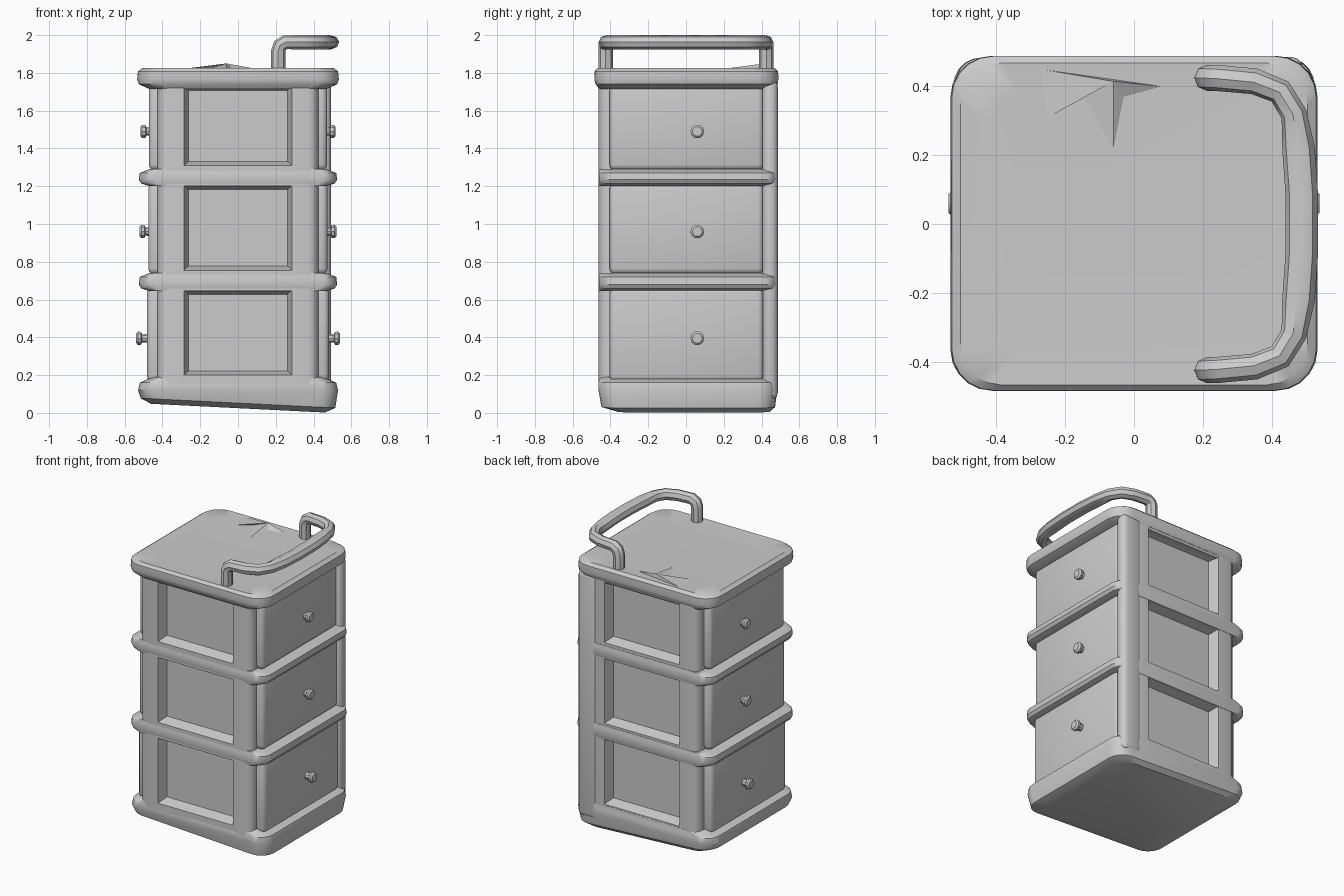
import bpy, bmesh, math

if "Cube" in bpy.data.objects:
    bpy.data.objects.remove(bpy.data.objects["Cube"])


def finish(name, bm, angle=35):
    bmesh.ops.recalc_face_normals(bm, faces=bm.faces)
    me = bpy.data.meshes.new(name)
    bm.to_mesh(me)
    bm.free()
    ob = bpy.data.objects.new(name, me)
    bpy.context.collection.objects.link(ob)
    bpy.ops.object.select_all(action='DESELECT')
    ob.select_set(True)
    bpy.context.view_layer.objects.active = ob
    bpy.ops.object.shade_smooth_by_angle(angle=math.radians(angle))
    return ob


def rounded_rect(hx, hy, r, n=5):
    pts = []
    for k, (sx, sy) in enumerate([(1, 1), (-1, 1), (-1, -1), (1, -1)]):
        for i in range(n + 1):
            a = math.pi / 2 * (k + i / n)
            pts.append((sx * (hx - r) + r * math.cos(a), sy * (hy - r) + r * math.sin(a)))
    return pts


def bridge(bm, rings):
    for a, b in zip(rings, rings[1:]):
        for i in range(len(a)):
            j = (i + 1) % len(a)
            bm.faces.new((a[i], a[j], b[j], b[i]))
    bm.faces.new(rings[0])
    bm.faces.new(rings[-1])


def slab(name, levels, tilt=0.0):
    # levels: half width, half depth, corner radius, height, y shift
    bm = bmesh.new()
    rings = []
    for i, (hx, hy, r, z, cy) in enumerate(levels):
        t = tilt if i < 2 else 0
        rings.append([bm.verts.new((x, y + cy, z - t * x)) for x, y in rounded_rect(hx, hy, r)])
    bridge(bm, rings)
    return finish(name, bm)


def box(name, x0, x1, y0, y1, z0, z1, bevel):
    bm = bmesh.new()
    bmesh.ops.create_cube(bm, size=1)
    for v in bm.verts:
        v.co = ((x0 + x1) / 2 + v.co.x * (x1 - x0),
                (y0 + y1) / 2 + v.co.y * (y1 - y0),
                (z0 + z1) / 2 + v.co.z * (z1 - z0))
    bmesh.ops.bevel(bm, geom=bm.edges[:], offset=bevel, segments=3, profile=0.5, affect='EDGES')
    return finish(name, bm)


# Frame: a grid of posts and rails with three recessed panels, front and back
def frame(name, side, depth):
    xs = [-0.425, -0.285, 0.285, 0.425]
    zs = [0.15, 0.20, 0.65, 0.755, 1.205, 1.31, 1.73, 1.77]
    bm = bmesh.new()
    grid = [[bm.verts.new((x, -depth, z)) for x in xs] for z in zs]
    panels = []
    for j in range(len(zs) - 1):
        for i in range(3):
            f = bm.faces.new((grid[j][i], grid[j][i + 1], grid[j + 1][i + 1], grid[j + 1][i]))
            if i == 1 and j in (1, 3, 5):
                panels.append(f)
    border = [e for e in bm.edges if e.is_boundary]
    ext = bmesh.ops.extrude_edge_only(bm, edges=border)
    for v in ext['geom']:
        if isinstance(v, bmesh.types.BMVert):
            v.co.y = 0
    bm.normal_update()
    bmesh.ops.inset_individual(bm, faces=panels, thickness=0.022, depth=-0.07, use_even_offset=True)
    corner = [e for e in bm.edges if all(abs(abs(v.co.x) - 0.425) < 1e-4 and
              abs(v.co.y + depth) < 1e-4 for v in e.verts)]
    bmesh.ops.bevel(bm, geom=corner, offset=0.05, segments=3, profile=0.5, affect='EDGES')
    if side > 0:
        for v in bm.verts:
            v.co.y *= -1
    return finish(name, bm)


frame("front_frame", -1, 0.463)
frame("back_frame", 1, 0.48)

# Base with a slightly tilted underside
slab("base", [(0.46, 0.405, 0.10, 0.025, 0.04), (0.515, 0.46, 0.10, 0.052, 0.012),
              (0.53, 0.473, 0.10, 0.12, 0.01), (0.52, 0.473, 0.10, 0.16, 0.01),
              (0.45, 0.471, 0.10, 0.19, 0.01)], tilt=0.05)

# Bands between the drawers
for name, z0, z1 in [("lower_band", 0.645, 0.74), ("upper_band", 1.2, 1.29)]:
    slab(name, [(0.47, 0.472, 0.07, z0, 0.01), (0.512, 0.473, 0.08, z0 + 0.014, 0.01),
                (0.525, 0.474, 0.08, z0 + 0.035, 0.01), (0.52, 0.474, 0.08, z1 - 0.02, 0.01),
                (0.47, 0.472, 0.07, z1, 0.01)])

# Top board
slab("top_board", [(0.47, 0.465, 0.10, 1.715, 0.005), (0.525, 0.482, 0.11, 1.74, 0.003),
                   (0.534, 0.487, 0.12, 1.765, 0.002), (0.53, 0.486, 0.12, 1.808, 0.002),
                   (0.505, 0.468, 0.12, 1.826, 0), (0.41, 0.39, 0.10, 1.822, 0)])

# Thicker corner post at the back right
box("back_right_post", 0.34, 0.492, 0.405, 0.486, 0.07, 1.76, 0.035)

# Drawers and knobs on both sides
for side, label in [(-1, "left"), (1, "right")]:
    rows = [("bottom", 0.165, 0.665, 0.395, 0.54, 0.482),
            ("middle", 0.735, 1.215, 0.96, 0.522, 0.475),
            ("upper", 1.285, 1.735, 1.49, 0.517, 0.472)]
    for row, z0, z1, kz, tip, face in rows:
        x0, x1 = sorted((side * 0.36, side * face))
        box(f"{label}_{row}_drawer", x0, x1, -0.405, 0.41, z0, z1, 0.03)
        bm = bmesh.new()
        rings = []
        for r, x in [(0.026, face - 0.01), (0.022, tip - 0.032), (0.036, tip - 0.026),
                     (0.037, tip - 0.01), (0.026, tip)]:
            rings.append([bm.verts.new((side * x, 0.06 + r * math.cos(a * math.pi / 5),
                                        kz + r * math.sin(a * math.pi / 5))) for a in range(10)])
        bridge(bm, rings)
        finish(f"{label}_{row}_knob", bm)

# Handle rail bent around the right end of the top
half = [(0.213, -0.425, 1.80), (0.213, -0.425, 1.915), (0.222, -0.425, 1.945),
        (0.25, -0.424, 1.962), (0.35, -0.415, 1.962), (0.425, -0.385, 1.962),
        (0.465, -0.32, 1.962), (0.48, -0.22, 1.962), (0.488, -0.08, 1.962)]
path = half + [(x, -y, z) for x, y, z in reversed(half)]
cu = bpy.data.curves.new("handle", 'CURVE')
cu.dimensions = '3D'
cu.bevel_depth = 0.038
cu.bevel_resolution = 2
cu.use_fill_caps = True
sp = cu.splines.new('POLY')
sp.points.add(len(path) - 1)
for p, co in zip(sp.points, path):
    p.co = (*co, 1)
handle = bpy.data.objects.new("handle", cu)
bpy.context.collection.objects.link(handle)
bpy.ops.object.select_all(action='DESELECT')
handle.select_set(True)
bpy.context.view_layer.objects.active = handle
bpy.ops.object.convert(target='MESH')
# The long bar is wider than the legs
for v in bpy.context.object.data.vertices:
    if abs(v.co.y) < 0.3:
        v.co.x = 0.486 + (v.co.x - 0.486) * 1.25
bpy.ops.object.shade_smooth_by_angle(angle=math.radians(40))

# Small crumpled crease on the top
bm = bmesh.new()
tip = bm.verts.new((-0.06, 0.415, 1.85))
rim = [bm.verts.new(p) for p in [(-0.27, 0.45, 1.824), (-0.25, 0.31, 1.824), (-0.15, 0.38, 1.824),
                                 (-0.06, 0.22, 1.824), (-0.03, 0.37, 1.824), (0.08, 0.40, 1.824)]]
for i in range(len(rim)):
    bm.faces.new((tip, rim[i], rim[(i + 1) % len(rim)]))
finish("top_crease", bm, 20)
